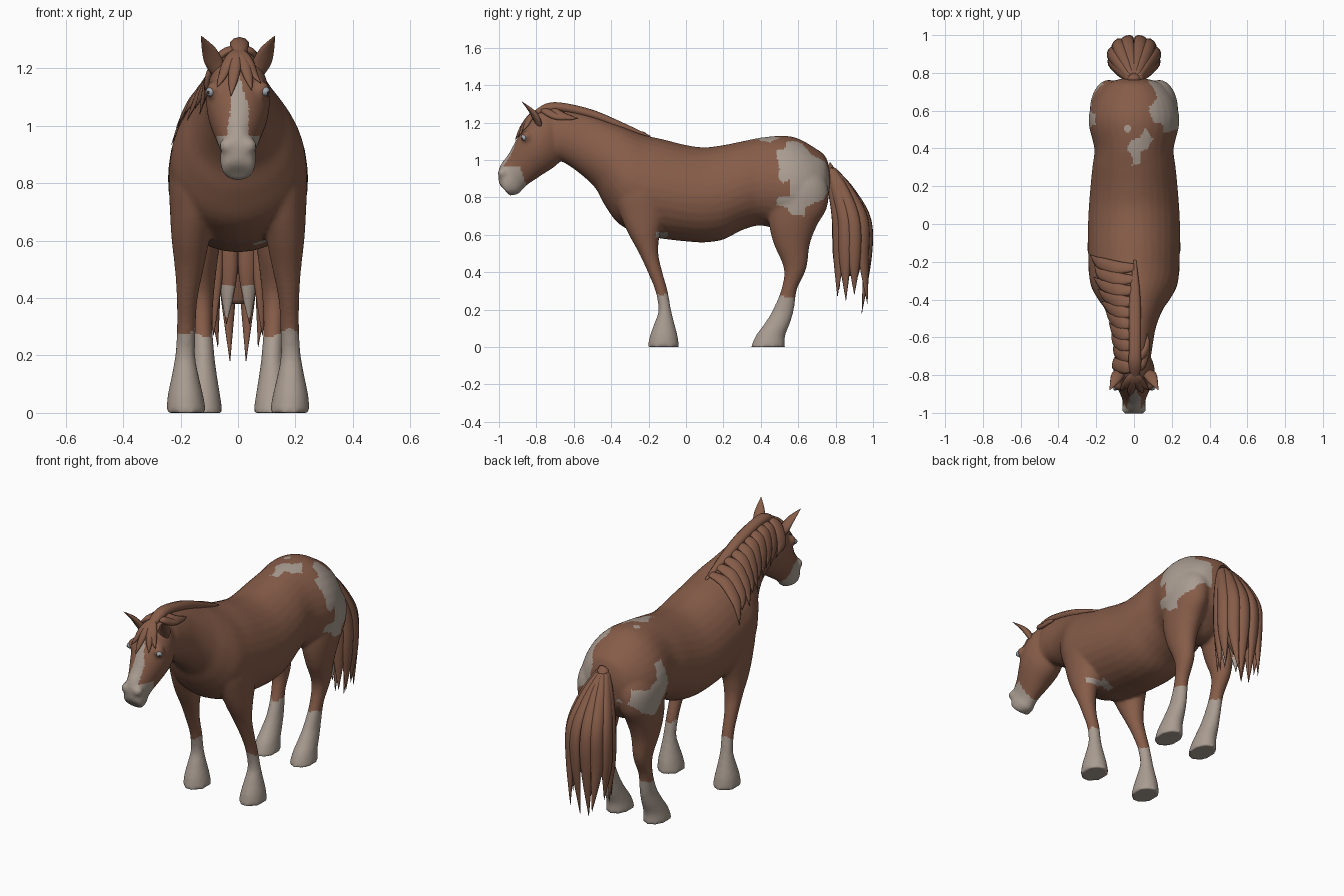
import bpy, bmesh, math
from mathutils import Vector
from mathutils.bvhtree import BVHTree

cube = bpy.data.objects.get("Cube")
if cube:
    bpy.data.objects.remove(cube)


def material(name, colour):
    mat = bpy.data.materials.new(name)
    mat.use_nodes = True
    mat.diffuse_color = (*colour, 1)
    mat.node_tree.nodes["Principled BSDF"].inputs["Base Color"].default_value = (*colour, 1)
    return mat


COAT = material("chestnut coat", (.24, .108, .066))
WHITE = material("off white markings", (.40, .335, .285))
EYE = material("pale eye", (.36, .39, .43))
PUPIL = material("dark pupil", (.03, .025, .025))


def smooth_rows(rows, steps):
    """Catmull-Rom interpolation between key rows of equal length."""
    out = []
    for i in range(len(rows) - 1):
        quad = [rows[max(i - 1, 0)], rows[i], rows[i + 1], rows[min(i + 2, len(rows) - 1)]]
        for s in range(steps):
            t = s / steps
            out.append([b + .5 * t * (c - a + t * (2*a - 5*b + 4*c - d + t * (3*(b - c) + d - a)))
                        for a, b, c, d in zip(*quad)])
    return out + [list(rows[-1])]


def skin(bm, rings, seg, pear=0):
    """Join rings given as centre, height axis and width axis into a closed tube."""
    loops = []
    for centre, up, side in rings:
        loop = []
        for k in range(seg):
            a = math.tau * k / seg
            wide = math.sin(a) * (1 - pear * math.cos(a))
            loop.append(bm.verts.new(centre + up * math.cos(a) + side * wide))
        loops.append(loop)
    for p, q in zip(loops, loops[1:]):
        for k in range(seg):
            bm.faces.new((p[k], p[k - 1], q[k - 1], q[k]))
    bm.faces.new(loops[0])
    bm.faces.new(loops[-1][::-1])


def loft(bm, rows, pear=0):
    """Rows hold y and z of two opposite edge points, then x centre and half width."""
    rings = []
    for ya, za, yb, zb, x, w in smooth_rows(rows, 5):
        a, b = Vector((x, ya, za)), Vector((x, yb, zb))
        rings.append(((a + b) / 2, (a - b) / 2, Vector((w, 0, 0))))
    skin(bm, rings, 32, pear)


def strand(bm, points, normals, width, thick, taper):
    """A flattened, tapering lock that follows the points."""
    rows = [(*p, *n, t) for p, n, t in zip(points, normals, taper)]
    rows = smooth_rows(rows, 5)
    rings = []
    for i, row in enumerate(rows):
        ahead, behind = rows[min(i + 1, len(rows) - 1)], rows[max(i - 1, 0)]
        run = (Vector(ahead[:3]) - Vector(behind[:3])).normalized()
        n = Vector(row[3:6]).normalized()
        side = run.cross(n).normalized()
        r = max(row[6], .02)
        rings.append((Vector(row[:3]), n * thick * r, side * width * r))
    skin(bm, rings, 10)


def finish(bm, name, *mats):
    bmesh.ops.recalc_face_normals(bm, faces=bm.faces)
    mesh = bpy.data.meshes.new(name)
    bm.to_mesh(mesh)
    bm.free()
    obj = bpy.data.objects.new(name, mesh)
    bpy.context.scene.collection.objects.link(obj)
    for mat in mats:
        mesh.materials.append(mat)
    mesh.shade_smooth()
    return obj


# Trunk and neck
bm = bmesh.new()
trunk = [(.775, .93, .765, .82, .06), (.745, 1.02, .745, .74, .14), (.68, 1.07, .68, .68, .2),
         (.6, 1.115, .6, .62, .234), (.52, 1.13, .52, .62, .238), (.4, 1.12, .4, .65, .21),
         (.3, 1.1, .3, .625, .22), (.2, 1.08, .2, .575, .23), (.1, 1.068, .1, .56, .238),
         (0, 1.08, 0, .565, .243), (-.12, 1.11, -.13, .58, .243), (-.21, 1.13, -.24, .6, .24),
         (-.27, 1.15, -.36, .66, .23), (-.33, 1.175, -.435, .76, .195), (-.4, 1.2, -.485, .85, .155),
         (-.5, 1.235, -.57, .93, .118), (-.6, 1.26, -.66, .99, .1), (-.68, 1.27, -.71, 1, .09),
         (-.74, 1.26, -.74, 1.02, .07)]
loft(bm, [(*r[:4], 0, r[4]) for r in trunk], .08)

# Head
head = [(-.72, 1.27, -.65, 1.04, .07), (-.78, 1.26, -.675, .99, .098), (-.835, 1.22, -.715, .955, .11),
        (-.877, 1.16, -.755, .93, .106), (-.912, 1.1, -.8, .9, .09), (-.95, 1.03, -.845, .87, .07),
        (-.985, .985, -.875, .842, .06), (-1.003, .94, -.895, .82, .062), (-1, .88, -.94, .81, .054),
        (-.985, .855, -.955, .825, .03)]
loft(bm, [(*r[:4], 0, r[4]) for r in head], -.05)

# Legs: height, front y, back y, x, half width
fore = [(1.02, -.3, -.14, .11, .05), (.93, -.35, -.1, .135, .085), (.82, -.38, -.09, .15, .09),
        (.7, -.35, -.11, .157, .08), (.6, -.305, -.14, .165, .066), (.5, -.25, -.148, .17, .05),
        (.4, -.204, -.126, .177, .037), (.3, -.164, -.098, .18, .033), (.2, -.147, -.08, .184, .035),
        (.13, -.168, -.063, .184, .047), (.06, -.193, -.045, .183, .062), (0, -.205, -.037, .18, .07)]
hind = [(1, .48, .68, .1, .07), (.87, .44, .755, .128, .1), (.75, .44, .755, .135, .095),
        (.65, .445, .7, .135, .085), (.55, .47, .662, .135, .067), (.42, .523, .643, .13, .047),
        (.31, .51, .594, .125, .036), (.2, .465, .577, .12, .038), (.13, .423, .557, .12, .047),
        (.06, .373, .53, .12, .058), (0, .347, .53, .12, .067)]
for s in (1, -1):
    for leg in (fore, hind):
        loft(bm, [(f, z, b, z, s * x, w) for z, f, b, x, w in leg])
    # Brow and nostril swellings
    for spot, r in (((s * .08, -.85, 1.125), .032), ((s * .035, -.978, .93), .03)):
        made = bmesh.ops.create_uvsphere(bm, u_segments=16, v_segments=10, radius=r)
        bmesh.ops.translate(bm, verts=made["verts"], vec=spot)

# Fuse the parts into one smooth skin
rough = finish(bm, "rough_body")
remesh = rough.modifiers.new("fuse", "REMESH")
remesh.mode = "VOXEL"
remesh.voxel_size = .01
relax = rough.modifiers.new("relax", "SMOOTH")
relax.iterations = 5
fused = bpy.data.meshes.new_from_object(rough.evaluated_get(bpy.context.evaluated_depsgraph_get()))
bpy.data.objects.remove(rough)
bm = bmesh.new()
bm.from_mesh(fused)
bm.normal_update()
surface = BVHTree.FromBMesh(bm)


def inside(u, v, poly):
    hit = False
    for (a, b), (c, d) in zip(poly, poly[1:] + poly[:1]):
        if (b > v) != (d > v) and u < (c - a) * (v - b) / (d - b) + a:
            hit = not hit
    return hit


# Coat markings
LEFT_PATCH = [(.54, 1.1), (.61, 1.1), (.67, 1.03), (.757, .985), (.767, .84), (.735, .79), (.64, .75),
              (.63, .7), (.57, .7), (.54, .745), (.48, .76), (.49, .8), (.555, .805), (.56, .895),
              (.52, .88), (.49, .905), (.5, .95), (.48, 1.055), (.527, 1.055)]
RIGHT_PATCH = [(.53, .99), (.58, .98), (.6, .9), (.66, .86), (.74, .88), (.76, .8), (.7, .74),
               (.62, .7), (.56, .75), (.5, .85)]
TOP_PATCH = [(.06, .51), (.1, .45), (.07, .395), (.035, .385), (.03, .32), (-.01, .31), (-.01, .37),
             (-.035, .385), (-.025, .435), (.03, .46)]


def is_white(p, n):
    x, y, z = p
    if z < .3:
        return z < (.285 if y < .2 else .27) + .008 * math.sin(60 * (x + y))
    if y < -.8:
        muzzle = z < .965 and y < -.89 + (.975 - z) * .33
        blaze = z < 1.18 and abs(x - .008 * math.sin(20 * z)) < .012 + .16 * max(0, 1.19 - z)
        return muzzle or (blaze and abs(x) < .038 and n.y < -.3)
    if x > .08 and inside(y, z, LEFT_PATCH) or x < -.08 and inside(y, z, RIGHT_PATCH):
        return True
    if z > 1 and (inside(x, y, TOP_PATCH) or math.hypot(x + .035, y - .505) < .017):
        return True
    return x > .05 and -.16 < y < -.1 and .585 < z < .615


for face in bm.faces:
    face.material_index = int(is_white(face.calc_center_median(), face.normal))
finish(bm, "body", COAT, WHITE)

# Ears and eyes
for s, label in ((1, "left"), (-1, "right")):
    bm = bmesh.new()
    path = [(.062, -.785, 1.18), (.085, -.8, 1.225), (.102, -.83, 1.268), (.128, -.878, 1.313)]
    strand(bm, [(s * x, y, z) for x, y, z in path], [(s * .4, -1, -.3)] * 4, .034, .018, (.8, 1, .75, .05))
    finish(bm, label + "_ear", COAT)
    spot, normal, _, _ = surface.find_nearest(Vector((s * .11, -.885, 1.112)))
    for part, mat, r, lift in (("_eye", EYE, .016, -.007), ("_pupil", PUPIL, .007, .004)):
        bm = bmesh.new()
        bmesh.ops.create_uvsphere(bm, u_segments=16, v_segments=10, radius=r)
        bmesh.ops.translate(bm, verts=bm.verts, vec=spot + normal * lift)
        finish(bm, label + part, mat)


def laid_lock(bm, guesses, width, taper=(.6, 1, .95, .7, .03)):
    """A lock of hair lying on the skin."""
    hits = [surface.find_nearest(Vector(g))[:2] for g in guesses]
    strand(bm, [p + n * .008 for p, n in hits], [n for _, n in hits], width, .014, taper)


# Mane: crest, then locks falling to the right
bm = bmesh.new()
crest = [(-.83, 1.235), (-.75, 1.275), (-.66, 1.28), (-.5, 1.243), (-.35, 1.185), (-.19, 1.125)]
strand(bm, [(.005, y, z) for y, z in crest], [(0, 0, 1)] * 6, .034, .026, (.5, 1, 1, 1, .8, .2))
for i in range(10):
    t = i / 9
    y, z, w = -.76 + .53 * t, 1.285 - .14 * t * t, .11 + .07 * t
    laid_lock(bm, [(0, y, z), (-.5 * w, y, z - .02), (-.85 * w, y + .015, z - .08),
                   (-w, y + .03, z - .14), (-w, y + .065, z - .2 - .03 * (i % 2))], .036)
for y, reach in ((-.77, .17), (-.72, .14)):
    laid_lock(bm, [(.01, y, 1.28), (.04, y + .02, 1.26), (.06, y + reach * .4, 1.235),
                   (.07, y + reach * .7, 1.225), (.06, y + reach, 1.215)], .022)
finish(bm, "mane", COAT)

# Forelock
bm = bmesh.new()
for x, low in ((-.075, 1.14), (-.018, 1.09), (.045, 1.12), (.08, 1.16)):
    laid_lock(bm, [(x * k, -.79 - .1 * k, 1.27 + (low - 1.27) * k) for k in (0, .25, .5, .75, 1)], .022)
finish(bm, "forelock", COAT)

# Tail: core and separate locks
bm = bmesh.new()
loft(bm, [(.77, .99, .74, .92, 0, .035), (.86, .865, .76, .84, 0, .06), (.925, .76, .78, .73, 0, .09),
          (.96, .64, .8, .64, 0, .105), (.95, .5, .82, .5, 0, .09), (.92, .38, .86, .38, 0, .03)])
# bulge x, bulge y, tip x, tip y, tip z
LOCKS = [(.035, .965, .028, .94, .18), (.085, .945, .07, .97, .23), (.115, .895, .1, .9, .28),
         (.11, .845, .1, .855, .25), (.08, .81, .085, .81, .27), (.035, .805, .04, .82, .31)]
for s in (1, -1):
    for bx, by, tx, ty, tz in LOCKS:
        path = [(s * bx * .25, .745 + (by - .745) * .2, .95), (s * bx * .65, .75 + (by - .75) * .6, .84),
                (s * bx, by, .68), (s * bx * 1.02, by + .005, .48), (s * tx, ty, tz)]
        strand(bm, path, [(s * bx, (by - .88) * 1.2, .02)] * 5, .036, .024, (.6, .9, 1, .95, .03))
tail = finish(bm, "tail", COAT, WHITE)
for face in tail.data.polygons:
    x, y, z = face.center
    face.material_index = int(y < .85 and .02 < abs(x) < .06 and .33 < z < .46)
